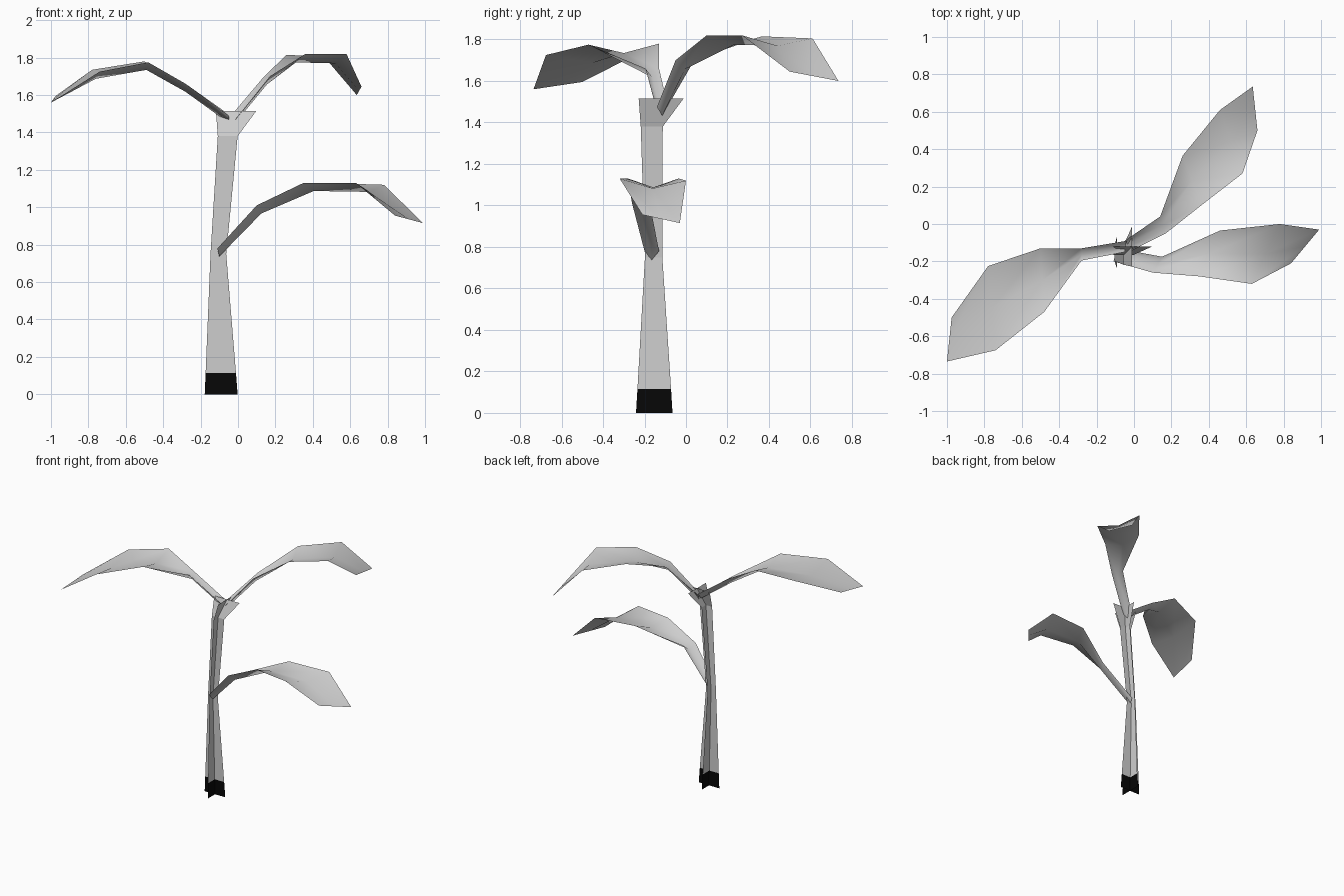
import bpy, bmesh

if "Cube" in bpy.data.objects:
    bpy.data.objects.remove(bpy.data.objects["Cube"])


def material(name, rgb):
    m = bpy.data.materials.new(name)
    m.diffuse_color = (*rgb, 1)
    m.use_nodes = True
    m.node_tree.nodes["Principled BSDF"].inputs["Base Color"].default_value = m.diffuse_color
    return m


GREY = material("pale grey", (0.62, 0.62, 0.62))
BLACK = material("black", (0.002, 0.002, 0.002))


def strip(name, rows, facing, smooth=True, base_height=0.0):
    """Sheet lofted through rows of points, with its normals turned to 'facing'."""
    bm = bmesh.new()
    grid = [[bm.verts.new(p) for p in row] for row in rows]
    for a, b in zip(grid, grid[1:]):
        for i in range(len(a) - 1):
            bm.faces.new((a[i], a[i + 1], b[i + 1], b[i]))
    bm.normal_update()
    axis, sign = facing
    if sum(f.normal[axis] for f in bm.faces) * sign < 0:
        bmesh.ops.reverse_faces(bm, faces=bm.faces[:])
    for f in bm.faces:
        f.smooth = smooth
        f.material_index = int(f.calc_center_median().z < base_height)
    me = bpy.data.meshes.new(name)
    bm.to_mesh(me)
    bm.free()
    me.materials.append(GREY)
    me.materials.append(BLACK)
    ob = bpy.data.objects.new(name, me)
    bpy.context.collection.objects.link(ob)
    return ob


# Stem: two crossed sheets along one spine (x, y, z, half width), flared on top
SPINE = [(-0.09, -0.153, 0.0, 0.088), (-0.092, -0.153, 0.115, 0.081),
         (-0.105, -0.156, 0.75, 0.042), (-0.055, -0.165, 1.38, 0.053),
         (-0.01, -0.12, 1.515, 0.108)]
strip("stem_across", [[(x - w, y, z), (x, y, z), (x + w, y, z)]
                      for x, y, z, w in SPINE], (1, -1), False, 0.115)
strip("stem_along", [[(x, y - w, z), (x, y, z), (x, y + w, z)]
                     for x, y, z, w in SPINE], (0, 1), False, 0.115)


def leaf(name, edges, fold=0.043):
    """Arched leaf: pairs of edge points with a midrib sunk between them."""
    rows = []
    for i, (a, b) in enumerate(edges):
        mid = [(p + q) / 2 for p, q in zip(a, b)]
        mid[2] -= 0 if i == len(edges) - 1 else fold
        rows.append([a, mid, b])
    return strip(name, rows, (2, 1))


# Leaves
leaf("lower_leaf", [
    ((-0.11, -0.20, 0.78), (-0.09, -0.13, 0.78)),
    ((0.10, -0.26, 1.01), (0.15, -0.175, 1.01)),
    ((0.35, -0.28, 1.13), (0.46, -0.035, 1.13)),
    ((0.63, -0.32, 1.13), (0.78, 0.0, 1.12)),
    ((0.84, -0.21, 0.955), (0.99, -0.03, 0.915))])
leaf("upper_left_leaf", [
    ((-0.04, -0.09, 1.49), (-0.05, -0.15, 1.49)),
    ((-0.28, -0.13, 1.66), (-0.28, -0.195, 1.66)),
    ((-0.50, -0.13, 1.78), (-0.48, -0.47, 1.775)),
    ((-0.78, -0.225, 1.735), (-0.74, -0.675, 1.725)),
    ((-0.975, -0.50, 1.595), (-1.0, -0.735, 1.56))])
leaf("upper_right_leaf", [
    ((-0.05, -0.09, 1.475), (-0.01, -0.14, 1.475)),
    ((0.14, 0.04, 1.70), (0.17, -0.05, 1.70)),
    ((0.26, 0.365, 1.815), (0.36, 0.10, 1.82)),
    ((0.46, 0.61, 1.805), (0.58, 0.27, 1.82)),
    ((0.635, 0.735, 1.60), (0.66, 0.50, 1.645))])
